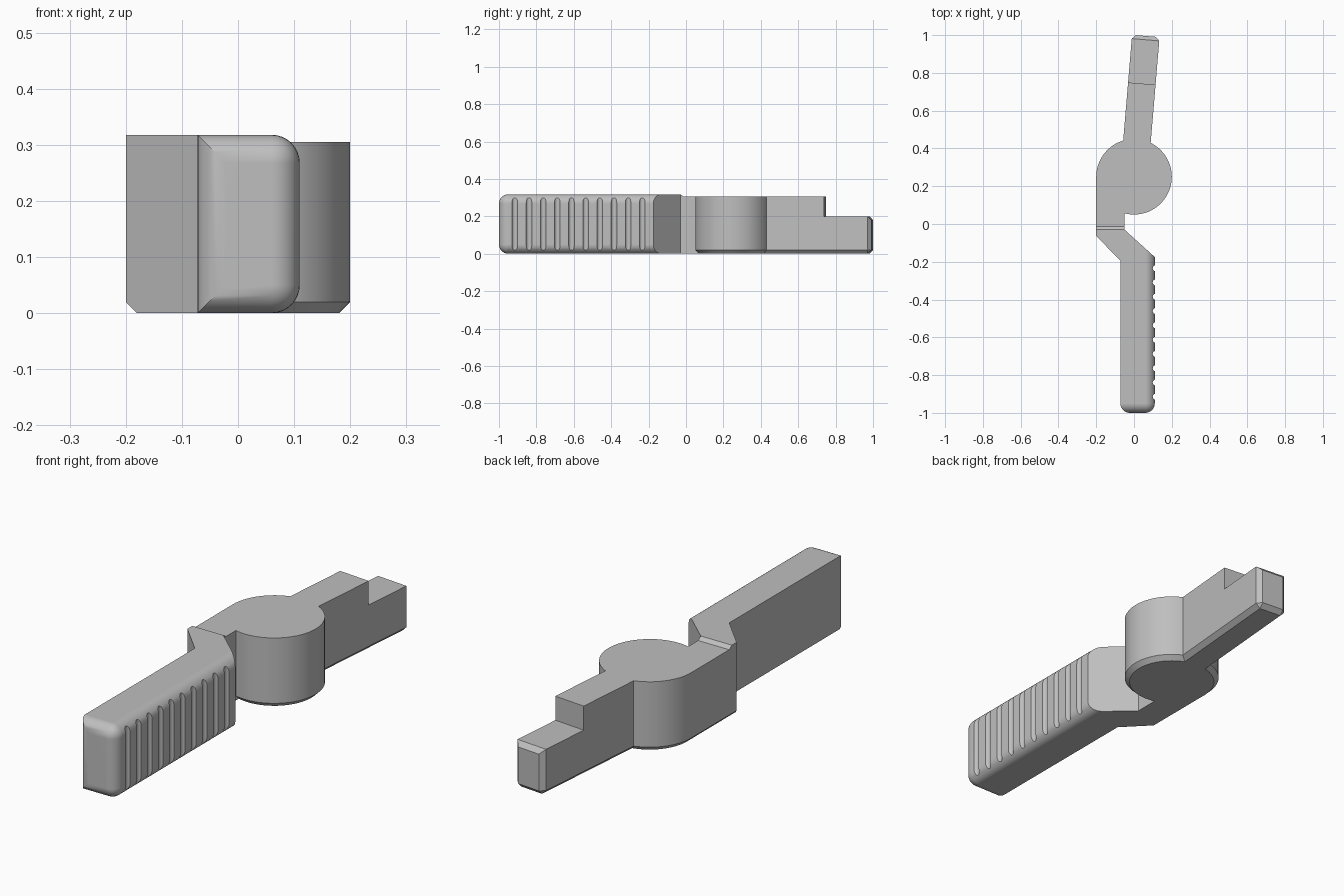
import bpy, bmesh, math
from mathutils import Matrix, Vector

cube = bpy.data.objects.get("Cube")
if cube:
    bpy.data.objects.remove(cube, do_unlink=True)

GREY = (0.52, 0.52, 0.52, 1)
mat = bpy.data.materials.new("plain grey")
mat.use_nodes = True
mat.diffuse_color = GREY
mat.node_tree.nodes["Principled BSDF"].inputs["Base Color"].default_value = GREY

TOP = 0.305          # height of hub, neck and arm
GRIP_TOP = 0.318     # height of the grip
CHAMFER = 0.02
HUB = Vector((0, 0.25, 0))


def prism(points, offset):
    """Extrude a closed outline along an offset vector."""
    bm = bmesh.new()
    face = bm.faces.new([bm.verts.new(p) for p in points])
    new = bmesh.ops.extrude_face_region(bm, geom=[face])["geom"]
    bmesh.ops.translate(bm, vec=offset, verts=[v for v in new if isinstance(v, bmesh.types.BMVert)])
    bmesh.ops.recalc_face_normals(bm, faces=bm.faces)
    return bm


def bevel(bm, rule, size, segments=1):
    """Bevel each edge whose two end points satisfy the rule."""
    edges = [e for e in bm.edges if rule(e.verts[0].co, e.verts[1].co)]
    bmesh.ops.bevel(bm, geom=edges, offset=size, segments=segments, profile=0.5,
                    affect='EDGES', clamp_overlap=True)


def near(a, b):
    return abs(a - b) < 1e-4


def make(name, bm):
    bmesh.ops.recalc_face_normals(bm, faces=bm.faces)
    mesh = bpy.data.meshes.new(name)
    bm.to_mesh(mesh)
    bm.free()
    mesh.materials.append(mat)
    obj = bpy.data.objects.new(name, mesh)
    bpy.context.collection.objects.link(obj)
    return obj


def activate(obj):
    bpy.ops.object.select_all(action='DESELECT')
    obj.select_set(True)
    bpy.context.view_layer.objects.active = obj


def combine(obj, other, operation):
    mod = obj.modifiers.new(operation.lower(), 'BOOLEAN')
    mod.operation, mod.solver, mod.object = operation, 'EXACT', other
    activate(obj)
    bpy.ops.object.modifier_apply(modifier=mod.name)
    bpy.data.objects.remove(other, do_unlink=True)


def cylinder(bm, radius, depth, sides, centre):
    bmesh.ops.create_cone(bm, cap_ends=True, segments=sides, radius1=radius, radius2=radius,
                          depth=depth, matrix=Matrix.Translation(centre))


# Round hub with a chamfered bottom rim
bm = bmesh.new()
cylinder(bm, 0.2, TOP, 64, HUB + Vector((0, 0, TOP / 2)))
bevel(bm, lambda a, b: near(a.z, 0) and near(b.z, 0), CHAMFER)
body = make("hub_and_arm", bm)

# Neck beside the hub, with a small ramp up to the grip
side = [(-0.03, 0), (0.25, 0), (0.25, TOP), (-0.012, TOP), (-0.03, GRIP_TOP)]
bm = prism([(-0.2, y, z) for y, z in side], (0.15, 0, 0))
bevel(bm, lambda a, b: near(a.z + b.z, 0) and near(a.x, -0.2) and near(b.x, -0.2), CHAMFER)
combine(body, make("neck", bm), 'UNION')

# Stepped arm, tilted slightly about the hub
LENGTH, STEP, WIDTH = 0.748, 0.495, 0.146
side = [(0, 0), (LENGTH, 0), (LENGTH, 0.2), (STEP, 0.2), (STEP, TOP), (0, TOP)]
bm = prism([(-WIDTH / 2, y, z) for y, z in side], (WIDTH, 0, 0))
bevel(bm, lambda a, b: (near(a.y, LENGTH) and near(b.y, LENGTH))
      or (near(a.z + b.z, 0) and near(a.x, b.x)), CHAMFER)
bm.transform(Matrix.Translation(HUB) @ Matrix.Rotation(math.radians(-4.8), 4, 'Z'))
combine(body, make("arm", bm), 'UNION')

# Cranked grip with rounded outer side and end
LEFT, RIGHT, END = -0.072, 0.11, -1.0
outline = [(-0.2, -0.03), (-0.2, -0.063), (LEFT, -0.195), (LEFT, END),
           (RIGHT, END), (RIGHT, -0.175), (-0.05, -0.02), (-0.05, -0.03)]
outline[-2:] = [(-0.05, -0.03)]
bm = prism([(x, y, 0) for x, y in outline], (0, 0, GRIP_TOP))
bevel(bm, lambda a, b: near(a.z + b.z, 0) and near(a.x, -0.2) and near(b.x, -0.2), CHAMFER)
bevel(bm, lambda a, b: (near(a.y, END) and near(b.y, END))
      or (near(a.x, RIGHT) and near(b.x, RIGHT) and near(a.z, b.z)), 0.05, 8)
grip = make("grip", bm)

# Finger grooves cut across the outer side
bm = bmesh.new()
for i in range(10):
    cylinder(bm, 0.016, 0.5, 24, (RIGHT + 0.005, -0.915 + i * 0.0757, 0.16))
combine(grip, make("groove_cutter", bm), 'DIFFERENCE')

# Smooth curved faces, keep hard edges
for obj in (body, grip):
    activate(obj)
    bpy.ops.object.shade_smooth_by_angle(angle=math.radians(30))
    obj.modifiers.new("even_shading", 'WEIGHTED_NORMAL').keep_sharp = True
